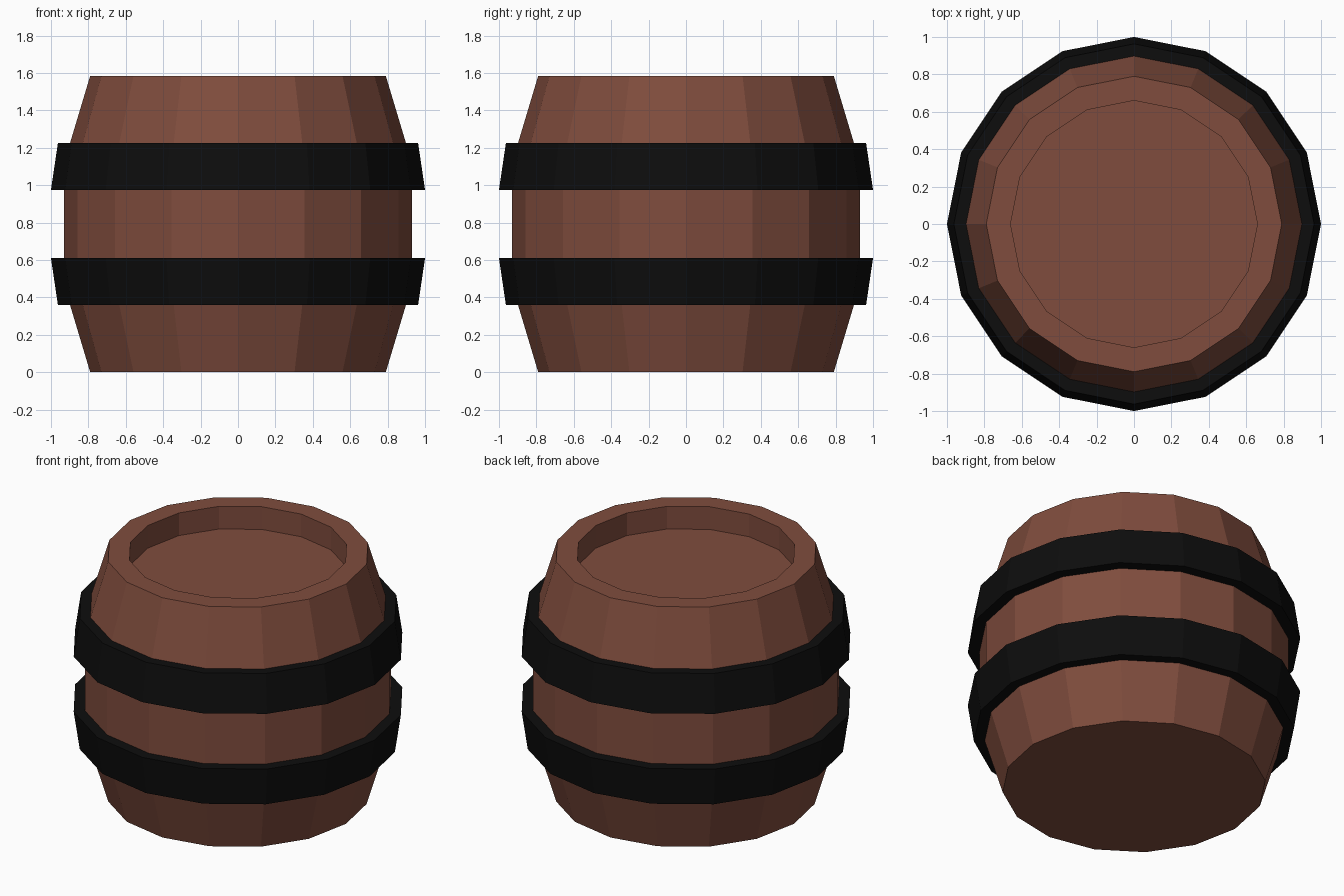
import bpy, bmesh
from math import cos, sin, tau

if "Cube" in bpy.data.objects:
    bpy.data.objects.remove(bpy.data.objects["Cube"])

SIDES = 16


def material(name, rgb):
    m = bpy.data.materials.new(name)
    m.diffuse_color = (*rgb, 1)
    m.use_nodes = True
    m.node_tree.nodes["Principled BSDF"].inputs["Base Color"].default_value = m.diffuse_color
    return m


def lathe(name, profile, mat, closed=False):
    """Revolve (radius, z) points around z; cap the ends unless the profile is a loop."""
    bm = bmesh.new()
    rings = [[bm.verts.new((r * cos(tau * i / SIDES), r * sin(tau * i / SIDES), z))
              for i in range(SIDES)] for r, z in profile]
    pairs = list(zip(rings, rings[1:]))
    if closed:
        pairs.append((rings[-1], rings[0]))
    else:
        bm.faces.new(rings[0])
        bm.faces.new(rings[-1])
    for a, b in pairs:
        for i in range(SIDES):
            j = (i + 1) % SIDES
            bm.faces.new((a[i], a[j], b[j], b[i]))
    bmesh.ops.recalc_face_normals(bm, faces=bm.faces)
    mesh = bpy.data.meshes.new(name)
    bm.to_mesh(mesh)
    bm.free()
    mesh.materials.append(mat)
    obj = bpy.data.objects.new(name, mesh)
    bpy.context.collection.objects.link(obj)
    return obj


wood = material("wood", (0.214, 0.073, 0.047))
iron = material("iron", (0.004, 0.004, 0.004))

H = 1.585

# Wooden body with a recessed lid
lathe("barrel_body", [(0.79, 0), (0.898, 0.36), (0.93, 0.61),
                      (0.93, H - 0.61), (0.898, H - 0.36), (0.79, H),
                      (0.66, H), (0.66, H - 0.15)], wood)

# Two mirrored iron hoops
hoop = [(0.89, 0.36), (0.963, 0.36), (1.0, 0.61), (0.92, 0.61)]
lathe("lower_hoop", hoop, iron, closed=True)
lathe("upper_hoop", [(r, H - z) for r, z in hoop], iron, closed=True)
